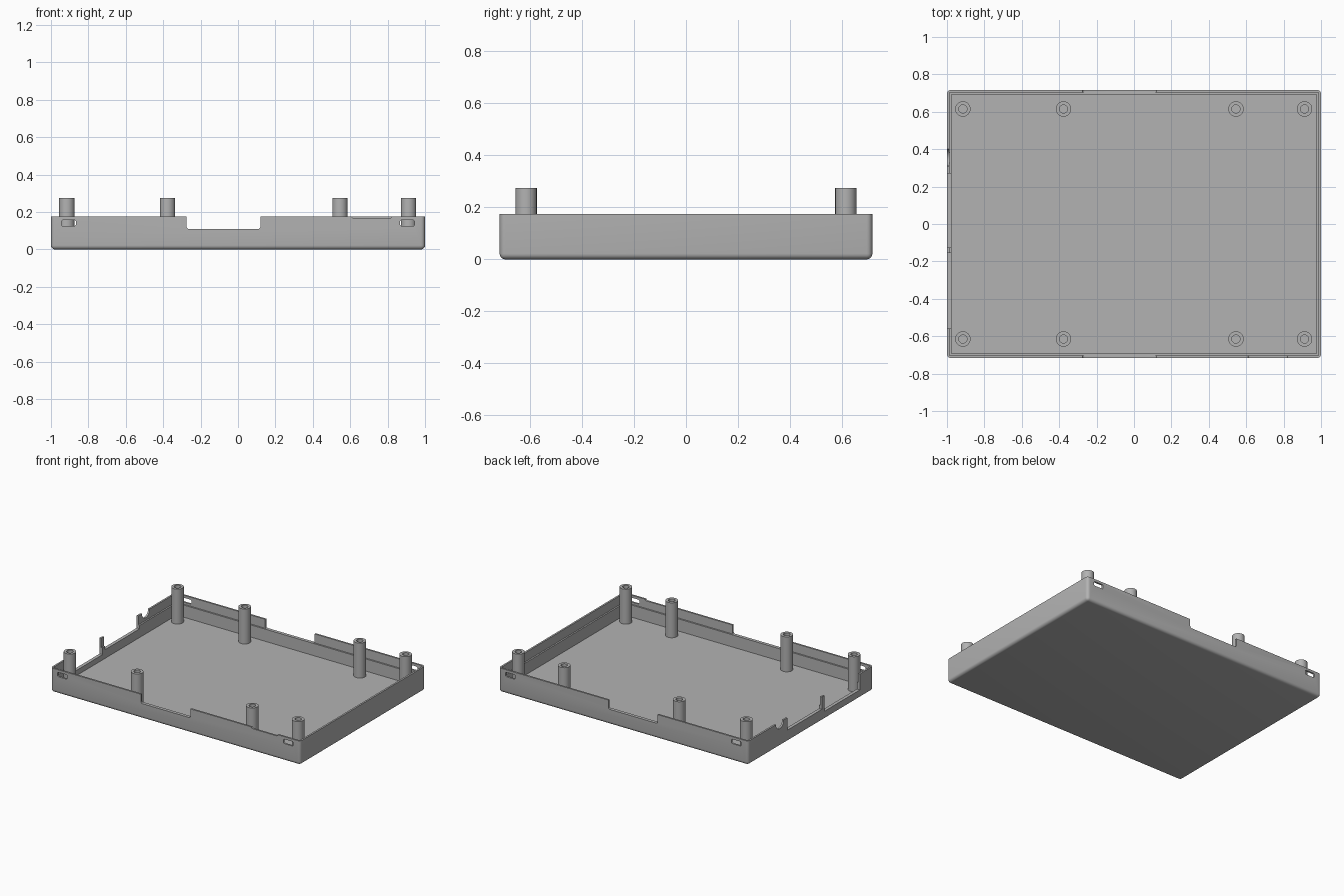
import bpy
import bmesh
from mathutils import Matrix

if "Cube" in bpy.data.objects:
    bpy.data.objects.remove(bpy.data.objects["Cube"], do_unlink=True)

HX, HY, TOP = 1.0, 0.717, 0.175     # outer half sizes and rim height
FLOOR, LEDGE = 0.022, 0.11          # floor top and lip ledge heights

grey = bpy.data.materials.new("plain_grey")
grey.use_nodes = True
GREY = (0.45, 0.45, 0.45, 1)
grey.diffuse_color = GREY
grey.node_tree.nodes["Principled BSDF"].inputs["Base Color"].default_value = GREY


def finish(name, bm):
    """Turn a bmesh into a linked object with the grey material."""
    bmesh.ops.recalc_face_normals(bm, faces=bm.faces)
    mesh = bpy.data.meshes.new(name)
    bm.to_mesh(mesh)
    bm.free()
    mesh.materials.append(grey)
    obj = bpy.data.objects.new(name, mesh)
    bpy.context.collection.objects.link(obj)
    return obj


def box(name, x, y, z, radius=0.0, pick=None):
    """Box from (min, max) ranges, with rounding on the edges pick selects."""
    bm = bmesh.new()
    bmesh.ops.create_cube(bm, size=1)
    for v in bm.verts:
        v.co = [r[0] if c < 0 else r[1] for c, r in zip(v.co, (x, y, z))]
    if radius:
        edges = [e for e in bm.edges if pick(e.verts[0].co, e.verts[1].co)]
        bmesh.ops.bevel(bm, geom=edges, offset=radius, segments=5,
                        profile=0.5, affect='EDGES')
    return finish(name, bm)


def rod(name, radius, length, matrix):
    bm = bmesh.new()
    bmesh.ops.create_cone(bm, cap_ends=True, segments=40, radius1=radius,
                          radius2=radius, depth=length, matrix=matrix)
    return finish(name, bm)


def cut(target, cutter):
    """Subtract the cutter from the target and remove the cutter."""
    mod = target.modifiers.new("cut", 'BOOLEAN')
    mod.operation = 'DIFFERENCE'
    mod.solver = 'EXACT'
    mod.object = cutter
    bpy.context.view_layer.objects.active = target
    bpy.ops.object.modifier_apply(modifier=mod.name)
    bpy.data.objects.remove(cutter, do_unlink=True)


def smooth(obj):
    bpy.ops.object.select_all(action='DESELECT')
    obj.select_set(True)
    bpy.context.view_layer.objects.active = obj
    bpy.ops.object.shade_smooth_by_angle(angle=0.6)


# Tray body: rounded underside and corners, hollowed with a stepped rim
tray = box("tray", (-HX, HX), (-HY, HY), (0, TOP), 0.022,
           lambda a, b: a.z < 0.01 or b.z < 0.01)
for inset, bottom in ((0.024, FLOOR), (0.013, LEDGE)):
    cut(tray, box("cavity", (inset - HX, HX - inset), (inset - HY, HY - inset),
                  (bottom, 0.4)))

# Wide openings in the long walls, with rounded lower corners
cut(tray, box("wide_opening", (-0.275, 0.12), (-0.9, 0.9), (LEDGE, 0.4), 0.012,
              lambda a, b: a.z < 0.2 and b.z < 0.2 and abs(a.y - b.y) > 1))

# Snap slots near the ends of the long walls
for cx in (-0.905, 0.905):
    cut(tray, box("snap_slot", (cx - 0.038, cx + 0.038), (-0.9, 0.9), (0.125, 0.157),
                  0.008, lambda a, b: abs(a.y - b.y) > 1))

# Shallow finger dip in the front rim
cut(tray, box("front_dip", (0.61, 0.82), (-0.8, -0.68), (0.165, 0.3), 0.009,
              lambda a, b: a.z < 0.2 and b.z < 0.2 and abs(a.y - b.y) > 0.1))

# Connector openings in the right wall, with a thin divider between them
for low, high, bottom in ((-0.56, -0.155, 0.06), (-0.125, 0.27, 0.085)):
    cut(tray, box("port_opening", (-1.1, -0.95), (low, high), (bottom, 0.4)))

# Round cable notch in the right wall
cut(tray, rod("round_notch", 0.045, 0.15,
              Matrix.Translation((-1.02, 0.355, TOP)) @ Matrix.Rotation(1.5708, 4, 'Y')))
smooth(tray)

# Hollow screw posts along both long walls
for side, y in (("front", -0.615), ("back", 0.615)):
    for i, x in enumerate((-0.915, -0.377, 0.545, 0.912)):
        post = rod(f"{side}_post_{i + 1}", 0.041, 0.26, Matrix.Translation((x, y, 0.145)))
        cut(post, rod("post_hole", 0.022, 0.3, Matrix.Translation((x, y, 0.2))))
        smooth(post)
